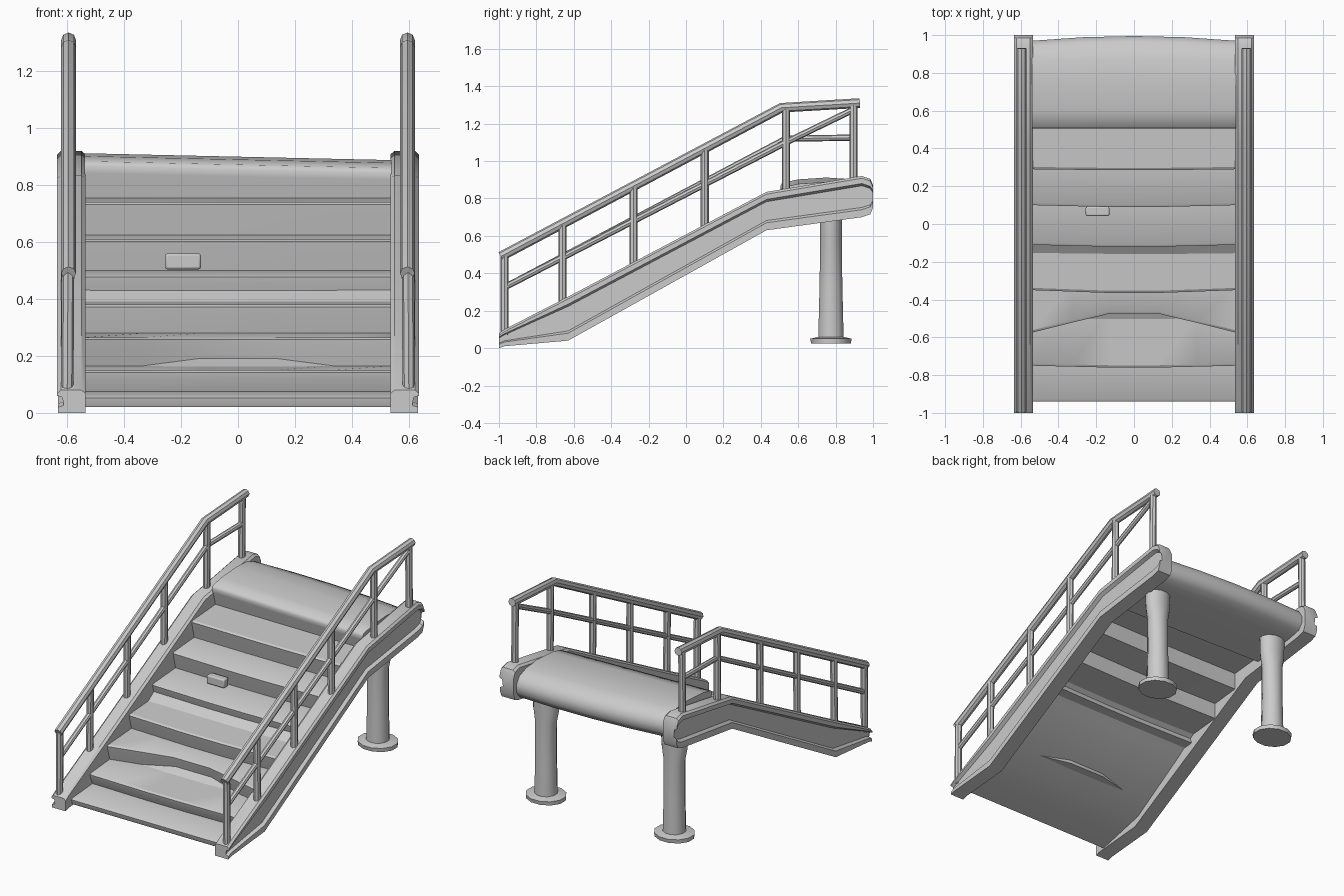
import bpy, bmesh, math
from mathutils import Vector

cube = bpy.data.objects.get("Cube")
if cube:
    bpy.data.objects.remove(cube, do_unlink=True)

grey = bpy.data.materials.new("light_grey")
grey.use_nodes = True
grey.diffuse_color = (0.6, 0.6, 0.6, 1)
grey.node_tree.nodes["Principled BSDF"].inputs["Base Color"].default_value = (0.6, 0.6, 0.6, 1)


def finish(obj, angle=35):
    bpy.ops.object.select_all(action='DESELECT')
    obj.select_set(True)
    bpy.context.view_layer.objects.active = obj
    if obj.type == 'CURVE':
        bpy.ops.object.convert(target='MESH')
    obj.data.materials.clear()
    obj.data.materials.append(grey)
    bpy.ops.object.shade_smooth_by_angle(angle=math.radians(angle))
    return obj


def loft(name, rings, angle=35):
    """Skin a list of equal closed loops and cap both ends."""
    bm = bmesh.new()
    loops = [[bm.verts.new(p) for p in ring] for ring in rings]
    n = len(loops[0])
    for a, b in zip(loops, loops[1:]):
        for i in range(n):
            j = (i + 1) % n
            bm.faces.new((a[i], a[j], b[j], b[i]))
    caps = [bm.faces.new(loops[0]), bm.faces.new(loops[-1])]
    bmesh.ops.triangulate(bm, faces=caps)
    bmesh.ops.recalc_face_normals(bm, faces=bm.faces)
    mesh = bpy.data.meshes.new(name)
    bm.to_mesh(mesh)
    bm.free()
    obj = bpy.data.objects.new(name, mesh)
    bpy.context.collection.objects.link(obj)
    return finish(obj, angle)


def tube(name, points, radius):
    curve = bpy.data.curves.new(name, 'CURVE')
    curve.dimensions = '3D'
    curve.bevel_depth = radius
    curve.bevel_resolution = 2
    curve.use_fill_caps = True
    spline = curve.splines.new('POLY')
    spline.points.add(len(points) - 1)
    for p, co in zip(spline.points, points):
        p.co = (*co, 1)
    obj = bpy.data.objects.new(name, curve)
    bpy.context.collection.objects.link(obj)
    return finish(obj, 40)


def on_line(path, y):
    """Height of a (y, z) path at y."""
    for (y0, z0), (y1, z1) in zip(path, path[1:]):
        if y <= y1:
            break
    return z0 + (z1 - z0) * (y - y0) / (y1 - y0)


# Stringer stations: y, top, bottom
STATIONS = [(-1.0, 0.08, 0.0), (-0.97, 0.1, 0.01), (-0.63, 0.275, 0.04),
            (0.43, 0.835, 0.63), (0.94, 0.92, 0.7), (0.985, 0.905, 0.715), (1.0, 0.87, 0.75)]
TOP_EDGE = [(y, t) for y, t, b in STATIONS]
HANDRAIL = [(-0.99, 0.49), (0.51, 1.285), (0.93, 1.31)]
POSTS = [-0.97, -0.66, -0.28, 0.1, 0.535, 0.895]


def stringer_ring(side, y, top, bot):
    h = min(0.04, 0.25 * (top - bot))
    section = [(0.535, top - 0.012), (0.55, top), (0.622, top), (0.635, top - 0.012),
               (0.635, top - h), (0.612, top - 1.3 * h), (0.612, bot + 1.3 * h),
               (0.632, bot + h), (0.632, bot), (0.535, bot)]
    return [(side * x, y, z) for x, z in section]


for side, label in ((1, "left"), (-1, "right")):
    # Channel shaped stringer
    loft(label + "_stringer", [stringer_ring(side, *s) for s in STATIONS])

    # Handrail, middle rail and posts
    tube(label + "_handrail", [(side * 0.595, y, z) for y, z in HANDRAIL], 0.026)
    if side > 0:
        middle = [(-0.97, 0.325), (0.535, 1.1), (0.895, 1.275)]
    else:
        middle = [(-0.97, 0.325), (0.535, 1.12), (0.895, 1.125)]
    tube(label + "_middle_rail", [(side * 0.597, y, z) for y, z in middle], 0.017)
    for i, y in enumerate(POSTS):
        tube(f"{label}_post_{i + 1}",
             [(side * 0.6, y, on_line(TOP_EDGE, y) - 0.03),
              (side * 0.597, y, on_line(HANDRAIL, y))], 0.022)

    # Support leg with foot plate and flared head
    rings = []
    for z, rx, ry in ((0.025, 0.125, 0.11), (0.05, 0.125, 0.115), (0.06, 0.07, 0.07),
                      (0.3, 0.065, 0.064), (0.52, 0.068, 0.06), (0.6, 0.085, 0.06),
                      (0.74, 0.09, 0.062)):
        rings.append([(side * 0.46 + rx * math.cos(a), 0.775 + ry * math.sin(a), z)
                      for a in (math.tau * (k + 0.5) / 12 for k in range(12))])
    loft(label + "_support_leg", rings, 45)

# Stair flight: nosing y, nosing height, bow of the nosing at the middle
STEPS = [(-0.94, 0.06, 0.0), (-0.75, 0.15, -0.01), (-0.575, 0.265, 0.1), (-0.35, 0.38, -0.015),
         (-0.11, 0.485, -0.01), (0.1, 0.61, -0.01), (0.29, 0.74, -0.005), (0.51, 0.87, 0.0)]


def stair_ring(x):
    bulge = max(0.0, min(1.0, (0.54 - abs(x)) / 0.4))
    nose = [(y + bow * bulge, z) for y, z, bow in STEPS]
    loop = []
    for (y, z), (y1, z1) in zip(nose, nose[1:]):
        loop += [(y + 0.005, z - 0.03), (y, z - 0.008), (y + 0.012, z), (y1 + 0.025, z + 0.015)]
    loop += [(0.53, 0.83), (0.55, 0.74)]
    # Open zigzag underside on the upper steps, flat soffit below
    for (y, z), (y1, z1) in reversed(list(zip(nose, nose[1:]))[4:]):
        loop += [(y1 + 0.04, z - 0.015), (y + 0.04, z - 0.035)]
    loop += [(-0.22, 0.345), (-0.6, 0.1), (-0.93, 0.02)]
    return [(x, y, z) for y, z in loop]


loft("stair_flight", [stair_ring(x) for x in (-0.54, -0.33, -0.13, 0.13, 0.33, 0.54)], 30)

# Rounded landing
LANDING = [(0.51, 0.83), (0.505, 0.855), (0.515, 0.872), (0.6, 0.89), (0.75, 0.9), (0.87, 0.892),
           (0.94, 0.865), (0.97, 0.82), (0.97, 0.77), (0.94, 0.73), (0.85, 0.71), (0.55, 0.68)]


def landing_ring(x):
    grow = 0.025 * (1 - (x / 0.54) ** 2)
    lean = -0.012 * x / 0.54
    return [(x, y + (grow if y > 0.9 else 0), z + lean) for y, z in LANDING]


loft("landing", [landing_ring(x) for x in (-0.54, -0.27, 0, 0.27, 0.54)], 50)

# Small block resting on a step
bpy.ops.mesh.primitive_cube_add(size=1, location=(-0.193, 0.067, 0.532))
block = bpy.context.object
block.name = "small_block"
block.scale = (0.125, 0.05, 0.056)
bpy.ops.object.transform_apply(location=False, rotation=False, scale=True)
bevel = block.modifiers.new("soft_edges", 'BEVEL')
bevel.width = 0.008
bevel.segments = 2
finish(block)
